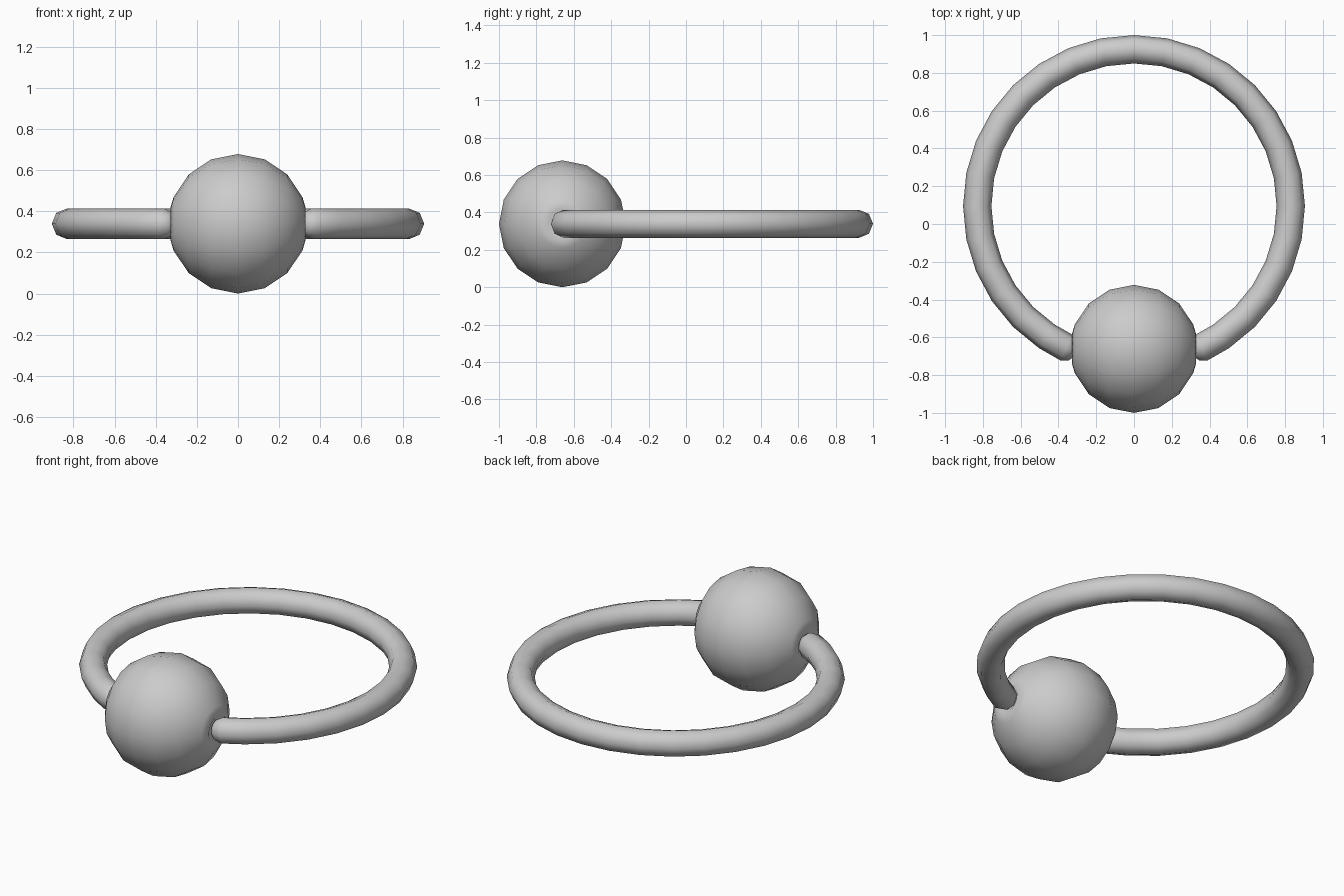
import bpy, bmesh
from math import sin, cos, pi, radians

if "Cube" in bpy.data.objects:
    bpy.data.objects.remove(bpy.data.objects["Cube"])


def loft(name, rings, sharp=40):
    """Skin a list of equal-size vertex rings and close both ends."""
    bm = bmesh.new()
    loops = [[bm.verts.new(p) for p in ring] for ring in rings]
    n = len(loops[0])
    for a, b in zip(loops, loops[1:]):
        for i in range(n):
            j = (i + 1) % n
            bm.faces.new((a[i], a[j], b[j], b[i]))
    bm.faces.new(loops[0][::-1])
    bm.faces.new(loops[-1])
    bmesh.ops.recalc_face_normals(bm, faces=bm.faces)
    me = bpy.data.meshes.new(name)
    bm.to_mesh(me)
    bm.free()
    ob = bpy.data.objects.new(name, me)
    bpy.context.collection.objects.link(ob)
    bpy.ops.object.select_all(action='DESELECT')
    ob.select_set(True)
    bpy.context.view_layer.objects.active = ob
    bpy.ops.object.shade_smooth_by_angle(angle=radians(sharp))
    return ob


# Open hoop: octagonal tube, angles measured from the back (+y)
MAJOR, MINOR, CY, CZ = 0.83, 0.075, 0.095, 0.339
step = 11.25
stations = [(i * step, MINOR) for i in range(-13, 14)]
ends = [(154.5, MINOR), (157, 0.058), (158.3, 0.03)]   # rounded tips
stations = [(-a, r) for a, r in reversed(ends)] + stations + ends


def tube_ring(deg, r):
    a = radians(deg)
    pts = []
    for k in range(8):
        t = 2 * pi * k / 8
        d = MAJOR + r * cos(t)
        pts.append((d * sin(a), CY + d * cos(a), CZ + r * sin(t)))
    return pts


loft("hoop", [tube_ring(a, r) for a, r in stations], 50)

# Bead: sphere turned about x with a shallow socket at each side
R, BY = 0.339, -0.661
half = [(R * sin(radians(22.5 * i)), R * cos(radians(22.5 * i))) for i in range(4)]
half += [(0.328, 0.08), (0.30, 0.03)]
profile = [(-x, r) for x, r in reversed(half[1:])] + half
loft("bead", [[(x, BY + r * cos(2 * pi * k / 16), CZ + r * sin(2 * pi * k / 16))
               for k in range(16)] for x, r in profile], 50)
